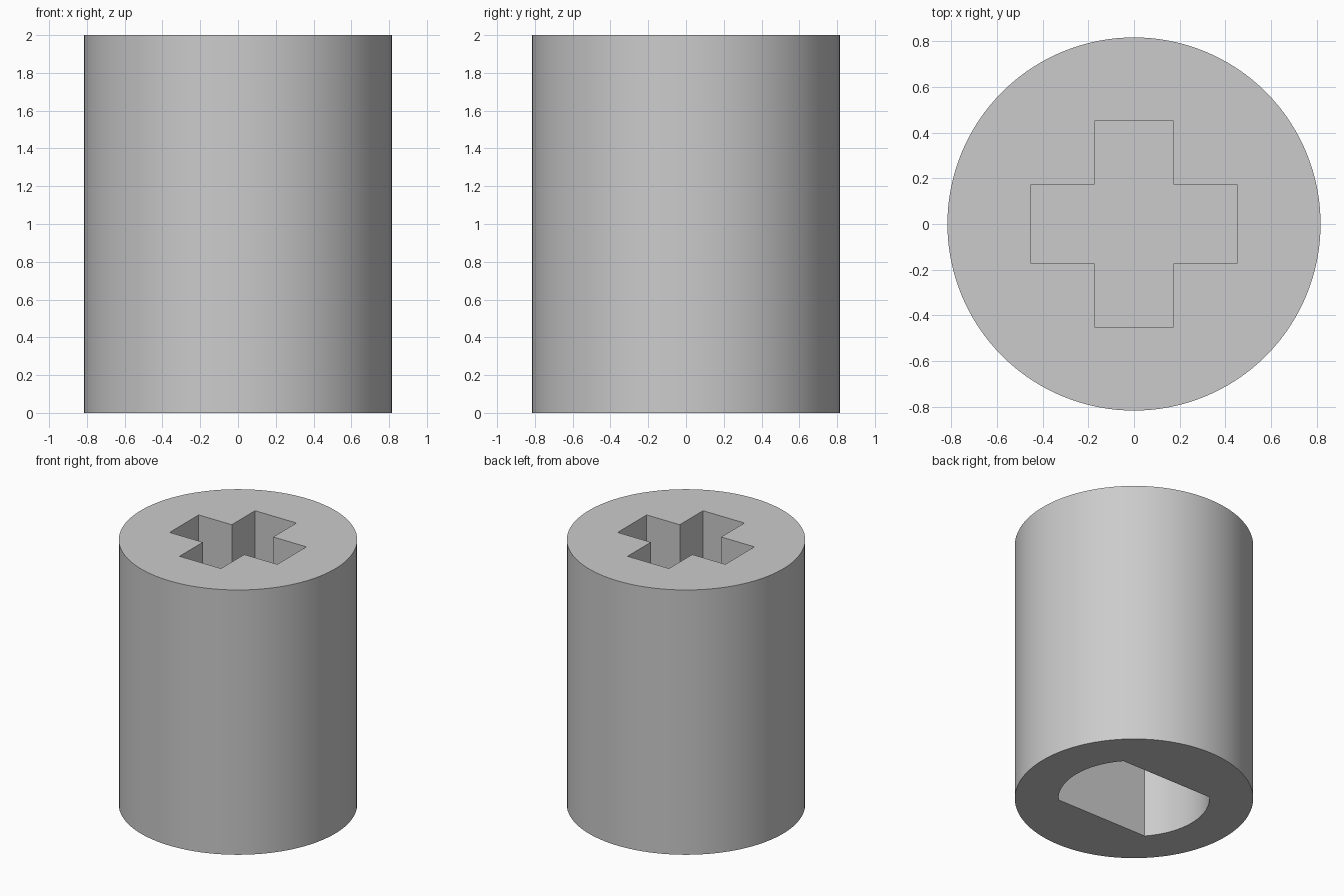
import bpy
import bmesh
from math import asin, cos, pi, radians, sin

HEIGHT = 2.0
RADIUS = 0.816
CROSS_REACH, CROSS_HALF = 0.45, 0.173
BORE_RADIUS, BORE_FLAT = 0.517, 0.346
SOCKET_DEPTH = 0.93
OVERSHOOT = 0.1

default_cube = bpy.data.objects.get("Cube")
if default_cube:
    bpy.data.objects.remove(default_cube, do_unlink=True)

grey = bpy.data.materials.new("plain grey")
grey.use_nodes = True
grey.diffuse_color = (0.6, 0.6, 0.6, 1)
shader = next(n for n in grey.node_tree.nodes if n.type == 'BSDF_PRINCIPLED')
shader.inputs["Base Color"].default_value = grey.diffuse_color


def arc(radius, start, end, steps):
    """Points along a circular arc, both ends included."""
    angles = [start + (end - start) * i / steps for i in range(steps + 1)]
    return [(radius * cos(a), radius * sin(a)) for a in angles]


def prism(name, outline, bottom, top):
    """Extrude a closed outline from one height to another."""
    bm = bmesh.new()
    base = bm.faces.new([bm.verts.new((x, y, bottom)) for x, y in outline])
    raised = bmesh.ops.extrude_face_region(bm, geom=[base])["geom"]
    verts = [v for v in raised if isinstance(v, bmesh.types.BMVert)]
    bmesh.ops.translate(bm, verts=verts, vec=(0, 0, top - bottom))
    bmesh.ops.recalc_face_normals(bm, faces=bm.faces)
    mesh = bpy.data.meshes.new(name)
    bm.to_mesh(mesh)
    bm.free()
    mesh.materials.append(grey)
    obj = bpy.data.objects.new(name, mesh)
    bpy.context.collection.objects.link(obj)
    return obj


# Round coupler body
body = prism("coupler_body", arc(RADIUS, 0, 2 * pi, 128)[:-1], 0, HEIGHT)

# Cross socket in the top: one arm turned around the axis
r, h = CROSS_REACH, CROSS_HALF
arm = [(r, -h), (r, h), (h, h)]
cross = []
for turn in range(4):
    cross += arm
    arm = [(-y, x) for x, y in arm]
cross_cutter = prism("cross_socket_cutter", cross,
                     HEIGHT - SOCKET_DEPTH, HEIGHT + OVERSHOOT)

# Round bore with two flats in the bottom
half_angle = asin(BORE_FLAT / BORE_RADIUS)
side = arc(BORE_RADIUS, -half_angle, half_angle, 32)
bore = side + [(-x, -y) for x, y in side]
bore_cutter = prism("flatted_bore_cutter", bore, -OVERSHOOT, SOCKET_DEPTH)

# Cut both blind sockets
bpy.ops.object.select_all(action='DESELECT')
bpy.context.view_layer.objects.active = body
body.select_set(True)
for cutter in (cross_cutter, bore_cutter):
    cutter.hide_render = True
    cut = body.modifiers.new(cutter.name, 'BOOLEAN')
    cut.operation = 'DIFFERENCE'
    cut.solver = 'EXACT'
    cut.object = cutter
    bpy.ops.object.modifier_apply(modifier=cut.name)
    bpy.data.objects.remove(cutter, do_unlink=True)

bpy.ops.object.shade_smooth_by_angle(angle=radians(30))
